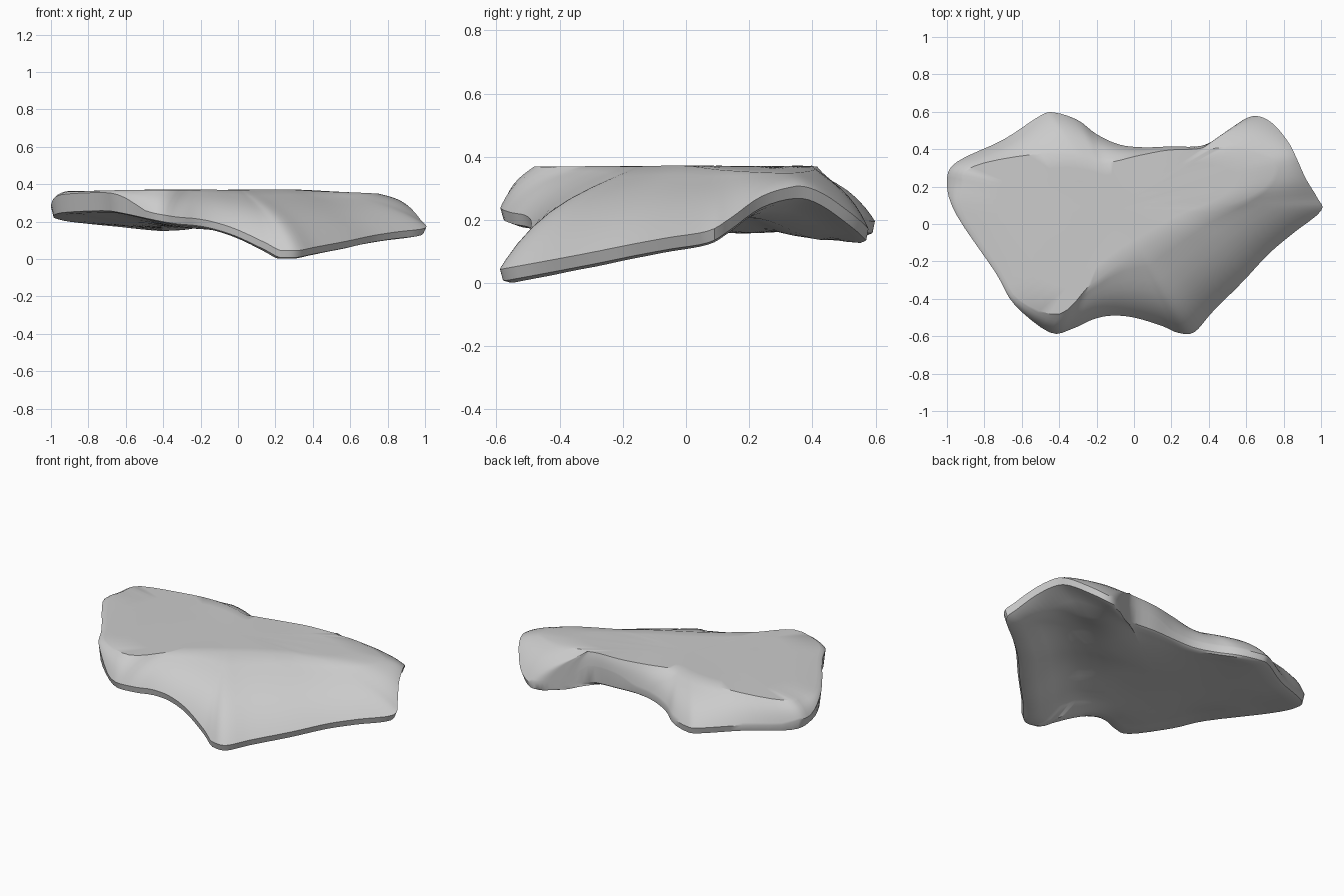
import bpy, bmesh, math
from mathutils import Vector

default_cube = bpy.data.objects.get("Cube")
if default_cube:
    bpy.data.objects.remove(default_cube, do_unlink=True)

# Rim of the slab: x, y, underside height, plateau fraction along the spoke
RIM = [
    (-1, .22, .22, .9), (-.95, .33, .2, .9), (-.7, .45, .175, .78),
    (-.5, .58, .155, .56), (-.42, .595, .15, .52), (-.3, .555, .155, .52),
    (-.2, .48, .17, .6), (-.08, .425, .18, .75), (.05, .41, .19, .87),
    (.2, .415, .19, .94), (.37, .42, .18, .95), (.5, .5, .15, .8),
    (.6, .565, .13, .67), (.67, .575, .13, .65), (.75, .53, .17, .73),
    (.83, .43, .24, .83), (.87, .35, .26, .88), (.92, .24, .23, .79),
    (.98, .14, .16, .6), (1, .07, .12, .49), (.85, -.05, .1, .44),
    (.72, -.16, .08, .42), (.58, -.31, .05, .38), (.42, -.47, .02, .35),
    (.32, -.58, 0, .33), (.23, -.58, 0, .35), (.15, -.545, .04, .39),
    (0, -.5, .11, .47), (-.12, -.49, .15, .55), (-.22, -.51, .17, .61),
    (-.33, -.56, .18, .66), (-.45, -.58, .2, .85), (-.64, -.43, .24, .95),
    (-.74, -.26, .25, .96), (-.95, .05, .24, .95),
]
CENTRE = Vector((-.1, .08))
# Shape of the underside: a hollow beside the front rib, then a low swelling
HOLLOW = [(.6, .13, .22), (.3, -.12, .2), (.05, -.33, .165)]
SWELLING = [(.55, .45, .125), (.3, .19, .155), (0, -.12, .175)]


def resample(points, steps):
    """Closed smooth curve through the rim points."""
    n, out = len(points), []
    for i in range(n):
        a, b, c, d = (Vector(points[(i + k) % n]) for k in (-1, 0, 1, 2))
        for s in range(steps):
            t = s / steps
            out.append(b + .5 * t * (c - a + t * (2 * a - 5 * b + 4 * c - d
                       + t * (3 * (b - c) + d - a))))
    return out


def ramp(t):
    t = min(1, max(0, t))
    return t * t * (3 - 2 * t)


def plateau(q):
    """Almost flat top, sinking a little towards both ends."""
    ripple = .002 * math.sin(9 * q.x + 4 * q.y) * math.cos(7 * q.y)
    return .37 - .045 * max(0, q.x - .3) - .015 * max(0, -q.x - .4) + ripple


def underside(q):
    """Smooth height blended from the rim, hollow and swelling."""
    total = height = 0
    for points, strength in ((RIM, 1), (HOLLOW, 3), (SWELLING, 3)):
        for p in points:
            w = strength / ((q - Vector(p[:2])).length_squared + .008) ** 1.6
            total += w
            height += w * p[2]
    return height / total


def spoke(p):
    """Cross-section from the top centre over the rim to the underside."""
    edge, base, crest = Vector(p[:2]), max(0, p[2]), p[3]
    rim = base + .045 + .06 * ramp((crest - .87) / .09)
    column = []
    for k in range(1, 5):                       # plateau
        q = CENTRE.lerp(edge, crest * k / 4)
        column.append((*q, plateau(q)))
    for k in range(1, 9):                       # sloping side
        t = 1 - (1 - k / 8) ** 1.5
        q = CENTRE.lerp(edge, crest + (1 - crest) * t)
        drop = .58 * t + .42 * t ** 4
        column.append((*q, plateau(q) * (1 - drop) + rim * drop))
    column.append((*CENTRE.lerp(edge, .985), base + .008))
    for k in range(10):                         # underside
        f = .95 * (1 - k / 10)
        q = CENTRE.lerp(edge, f)
        column.append((*q, base + (underside(q) - base) * ramp((1 - f) / .3)))
    return column


# Slab: neighbouring spokes joined by quads, closed at both centres
bm = bmesh.new()
columns = [[bm.verts.new(v) for v in spoke(p)] for p in resample(RIM, 4)]
top = bm.verts.new((*CENTRE, plateau(CENTRE)))
bottom = bm.verts.new((*CENTRE, underside(CENTRE)))
for i, a in enumerate(columns):
    b = columns[(i + 1) % len(columns)]
    bm.faces.new((top, a[0], b[0]))
    bm.faces.new((bottom, b[-1], a[-1]))
    for k in range(len(a) - 1):
        bm.faces.new((a[k], a[k + 1], b[k + 1], b[k]))
bmesh.ops.recalc_face_normals(bm, faces=bm.faces)
mesh = bpy.data.meshes.new("rock_slab")
bm.to_mesh(mesh)
bm.free()
slab = bpy.data.objects.new("rock_slab", mesh)
bpy.context.collection.objects.link(slab)

# Stone colour
stone = bpy.data.materials.new("light_grey_stone")
stone.use_nodes = True
colour = (.6, .6, .6, 1)
stone.diffuse_color = colour
stone.node_tree.nodes["Principled BSDF"].inputs["Base Color"].default_value = colour
mesh.materials.append(stone)

# Smooth faces with sharp breaks
bpy.ops.object.select_all(action="DESELECT")
slab.select_set(True)
bpy.context.view_layer.objects.active = slab
bpy.ops.object.shade_smooth_by_angle(angle=math.radians(35))
